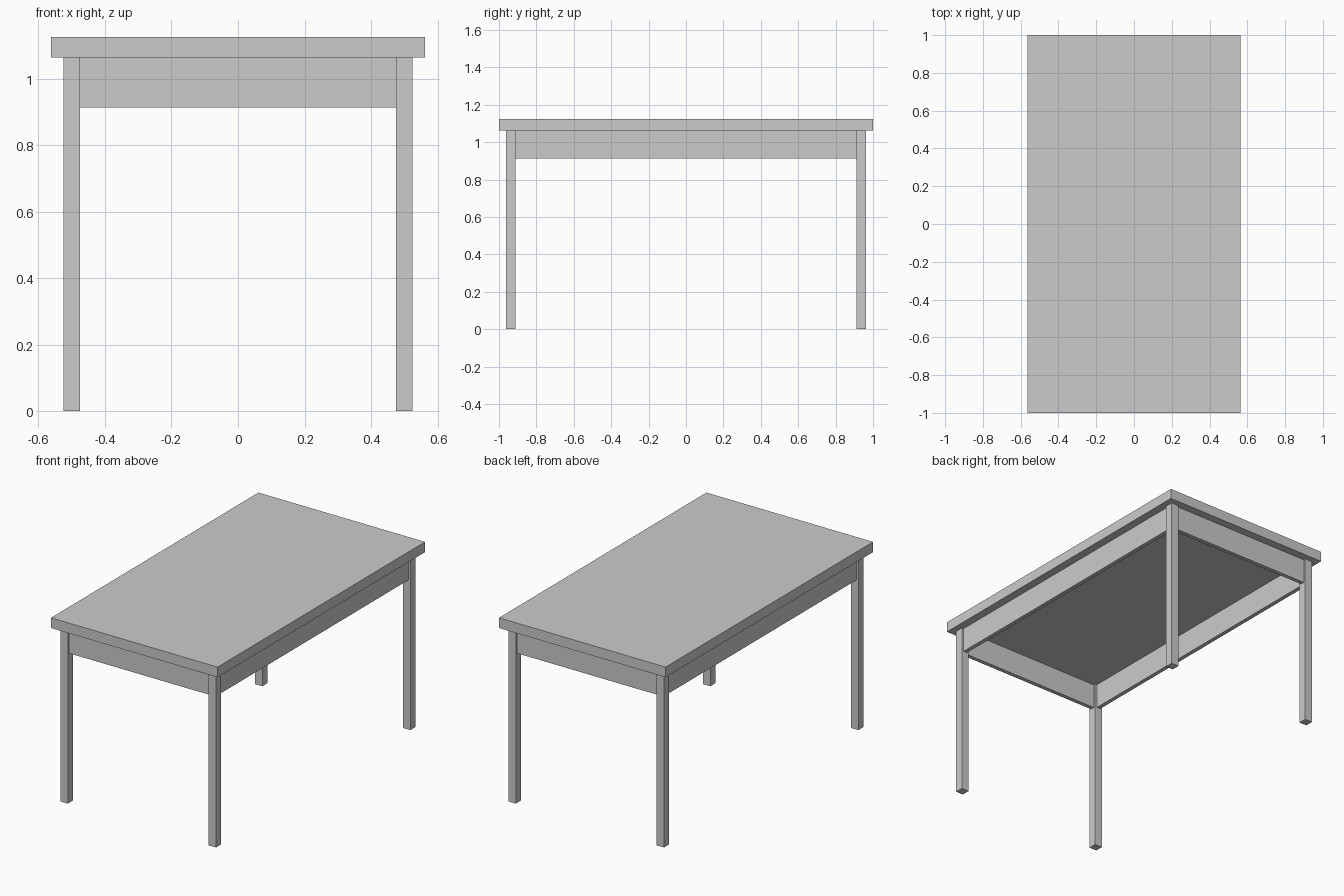
import bpy

# Remove the default cube
cube = bpy.data.objects.get("Cube")
if cube:
    bpy.data.objects.remove(cube, do_unlink=True)

# Overall proportions
WIDTH, LENGTH, HEIGHT = 1.125, 2.0, 1.125
TOP_THICK = 0.0625
LEG = 0.05
OVERHANG = 0.0375
APRON_H, APRON_THICK = 0.15, 0.025

under = HEIGHT - TOP_THICK
leg_x = WIDTH / 2 - OVERHANG - LEG / 2
leg_y = LENGTH / 2 - OVERHANG - LEG / 2

# Single grey finish
grey = bpy.data.materials.new("plain grey")
grey.use_nodes = True
colour = (0.6, 0.6, 0.6, 1)
grey.diffuse_color = colour
grey.node_tree.nodes["Principled BSDF"].inputs["Base Color"].default_value = colour


def box(name, size, centre):
    bpy.ops.mesh.primitive_cube_add(size=1, location=centre)
    obj = bpy.context.object
    obj.name = name
    obj.scale = size
    bpy.ops.object.transform_apply(location=False, rotation=False, scale=True)
    obj.data.materials.append(grey)
    return obj


# Table top
box("table_top", (WIDTH, LENGTH, TOP_THICK), (0, 0, HEIGHT - TOP_THICK / 2))

# Four square legs
for side, sx in (("left", 1), ("right", -1)):
    for end, sy in (("front", -1), ("back", 1)):
        box(f"{end}_{side}_leg", (LEG, LEG, under), (sx * leg_x, sy * leg_y, under / 2))

# Aprons centred on the legs, running between them
apron_z = under - APRON_H / 2
for name, s in (("left", 1), ("right", -1)):
    box(f"{name}_apron", (APRON_THICK, 2 * leg_y - LEG, APRON_H), (s * leg_x, 0, apron_z))
for name, s in (("front", -1), ("back", 1)):
    box(f"{name}_apron", (2 * leg_x - LEG, APRON_THICK, APRON_H), (0, s * leg_y, apron_z))
